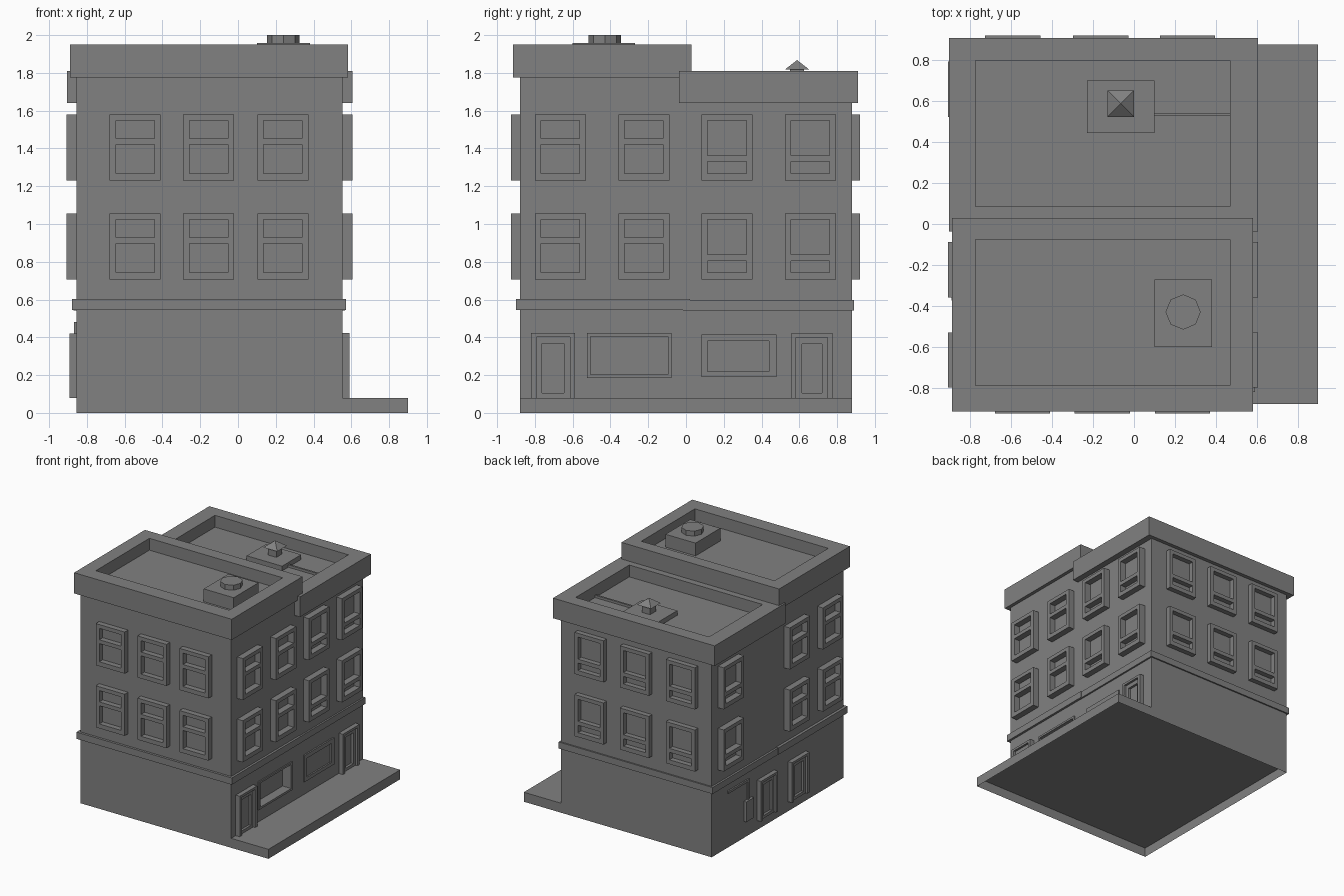
import bpy, bmesh
from mathutils import Matrix, Vector

cube = bpy.data.objects.get("Cube")
if cube:
    bpy.data.objects.remove(cube)

grey = bpy.data.materials.new("mid_grey")
grey.use_nodes = True
grey.diffuse_color = (0.22, 0.22, 0.22, 1)
grey.node_tree.nodes["Principled BSDF"].inputs["Base Color"].default_value = (0.22, 0.22, 0.22, 1)

X0, X1, Y0, Y1 = -0.855, 0.553, -0.88, 0.878   # outer walls
WALKWAY = 0.08


def finish(bm, name):
    mesh = bpy.data.meshes.new(name)
    bm.to_mesh(mesh)
    bm.free()
    mesh.materials.append(grey)
    obj = bpy.data.objects.new(name, mesh)
    bpy.context.collection.objects.link(obj)
    return obj


def box_mesh(x, y, z):
    bm = bmesh.new()
    size = Vector((x[1] - x[0], y[1] - y[0], z[1] - z[0]))
    centre = Vector((sum(x), sum(y), sum(z))) / 2
    bmesh.ops.create_cube(bm, size=1, matrix=Matrix.Translation(centre) @ Matrix.Diagonal(size).to_4x4())
    bm.normal_update()
    return bm


def box(name, x, y, z):
    return finish(box_mesh(x, y, z), name)


def prism(name, sides, r1, r2, centre, z, turn=0):
    bm = bmesh.new()
    place = Matrix.Translation((*centre, sum(z) / 2)) @ Matrix.Rotation(turn, 4, 'Z')
    bmesh.ops.create_cone(bm, cap_ends=True, segments=sides, radius1=r1, radius2=r2,
                          depth=z[1] - z[0], matrix=place)
    bmesh.ops.remove_doubles(bm, verts=bm.verts, dist=0.0001)
    return finish(bm, name)


def on_wall(side, u, z, out):
    """Point on a wall: u along it, out away from it."""
    return {"right": (X1 + out, u, z), "left": (X0 - out, u, z),
            "front": (u, Y0 - out, z), "back": (u, Y1 + out, z)}[side]


def framed(name, side, us, zs, holes, depth):
    """Plate on a wall with open cells at the given (column, row) places."""
    bm = bmesh.new()
    grid = [[bm.verts.new(on_wall(side, u, z, 0)) for z in zs] for u in us]
    for i in range(len(us) - 1):
        for j in range(len(zs) - 1):
            if (i, j) not in holes:
                bm.faces.new((grid[i][j], grid[i + 1][j], grid[i + 1][j + 1], grid[i][j + 1]))
    new = bmesh.ops.extrude_face_region(bm, geom=bm.faces[:])["geom"]
    shift = Vector(on_wall(side, 0, 0, depth)) - Vector(on_wall(side, 0, 0, 0))
    bmesh.ops.translate(bm, vec=shift, verts=[v for v in new if isinstance(v, bmesh.types.BMVert)])
    bmesh.ops.recalc_face_normals(bm, faces=bm.faces)
    return finish(bm, name)


# Walkway slab, open underneath
bm = box_mesh((X0, 0.9), (Y0, Y1), (0, WALKWAY))
bmesh.ops.delete(bm, geom=[f for f in bm.faces if f.normal.z < -0.5], context='FACES')
finish(bm, "walkway")

# Walls, with a deep shop window cut into the street side
walls = box("walls", (X0, X1), (Y0, Y1), (WALKWAY, 1.66))
box("front_upper_walls", (X0, X1), (Y0, 0), (1.66, 1.8))
cutter = box("shop_window_cutter", (X1 - 0.07, X1 + 0.1), (-0.505, -0.095), (0.203, 0.405))
cutter.hide_render = True
cutter.hide_viewport = True
cut = walls.modifiers.new("shop_window_cut", 'BOOLEAN')
cut.operation = 'DIFFERENCE'
cut.solver = 'EXACT'
cut.object = cutter


# Parapets with sunken roof floors
def parapet(name, x, y, z, floor_x, floor_y, drop):
    bm = bmesh.new()
    rings = []
    for rx, ry, rz in ((x, y, z[0]), (x, y, z[1]), (floor_x, floor_y, z[1]), (floor_x, floor_y, z[1] - drop)):
        rings.append([bm.verts.new((rx[a], ry[b], rz)) for a, b in ((0, 0), (1, 0), (1, 1), (0, 1))])
    for low, high in zip(rings, rings[1:]):
        for i in range(4):
            k = (i + 1) % 4
            bm.faces.new((low[i], low[k], high[k], high[i]))
    bm.faces.new(rings[0][::-1])
    bm.faces.new(rings[-1])
    finish(bm, name)


parapet("front_parapet", (-0.89, 0.582), (-0.915, 0.03), (1.775, 1.95), (-0.775, 0.47), (-0.79, -0.075), 0.1)
parapet("rear_parapet", (-0.905, 0.605), (-0.037, 0.91), (1.64, 1.81), (-0.775, 0.47), (0.085, 0.8), 0.1)

# Ledges above the ground floor
box("front_ledge", (-0.878, 0.572), (-0.9, 0.02), (0.545, 0.602))
box("rear_ledge", (-0.872, 0.567), (-0.015, 0.89), (0.543, 0.598))

# Roof fittings
box("chimney_base", (0.1, 0.38), (-0.6, -0.27), (1.85, 1.958))
prism("chimney_cap", 8, 0.086, 0.086, (0.24, -0.43), (1.958, 2.0))
box("vent_slab", (-0.23, 0.1), (0.445, 0.7), (1.71, 1.75))
box("vent_post", (-0.103, -0.027), (0.55, 0.626), (1.75, 1.82))
prism("vent_cap", 4, 0.092, 0, (-0.065, 0.588), (1.817, 1.868), 0.7854)
box("roof_pipe", (0.1, 0.47), (0.527, 0.543), (1.71, 1.73))


# Upper floor windows: front part has a tall lower pane, rear part a tall upper pane
def window(side, start, split, depth):
    us = [start, start + 0.033, start + 0.237, start + 0.27]
    for floor in (0.705, 1.23):
        zs = [floor + h for h in (0, 0.037, *split, 0.319, 0.351)]
        framed(side + "_window", side, us, zs, {(1, 1), (1, 3)}, depth)


low_split, high_split = (0.1, 0.133), (0.191, 0.223)
for u in (-0.68, -0.29, 0.102):
    window("front", u, high_split, 0.046)
for u in (-0.727, -0.298, 0.127):
    window("back", u, low_split, 0.043)
for side in ("right", "left"):
    for u in (-0.8, -0.358):
        window(side, u, high_split, 0.053)
    window(side, 0.523, low_split, 0.053)
window("right", 0.082, low_split, 0.053)


# Doors: a surround and a thinner leaf with a sunken panel
def door(side, a, b, top):
    framed(side + "_door_surround", side, [a, a + 0.028, b - 0.028, b],
           [WALKWAY, top - 0.02, top], {(1, 0)}, 0.038)
    framed(side + "_door_leaf", side, [a + 0.028, a + 0.058, b - 0.058, b - 0.028],
           [WALKWAY, 0.105, top - 0.055, top - 0.02], {(1, 1)}, 0.02)


door("right", -0.82, -0.587, 0.422)
door("right", 0.555, 0.778, 0.42)
door("left", 0.045, 0.275, 0.42)
door("left", -0.375, -0.14, 0.42)

# Shop window frames
framed("front_shop_frame", "right", [-0.523, -0.505, -0.095, -0.077],
       [0.185, 0.203, 0.405, 0.422], {(1, 1)}, 0.01)
framed("rear_shop_frame", "right", [0.082, 0.115, 0.44, 0.478],
       [0.19, 0.22, 0.38, 0.415], {(1, 1)}, 0.012)

# Meter box and its pipe on the alley side
box("meter_box", (X0 - 0.025, X0), (0.35, 0.45), (0.14, 0.31))
box("meter_pipe", (X0 - 0.012, X0), (0.39, 0.41), (0.31, 0.46))
box("meter_pipe_run", (X0 - 0.012, X0), (0.39, 0.67), (0.46, 0.48))
